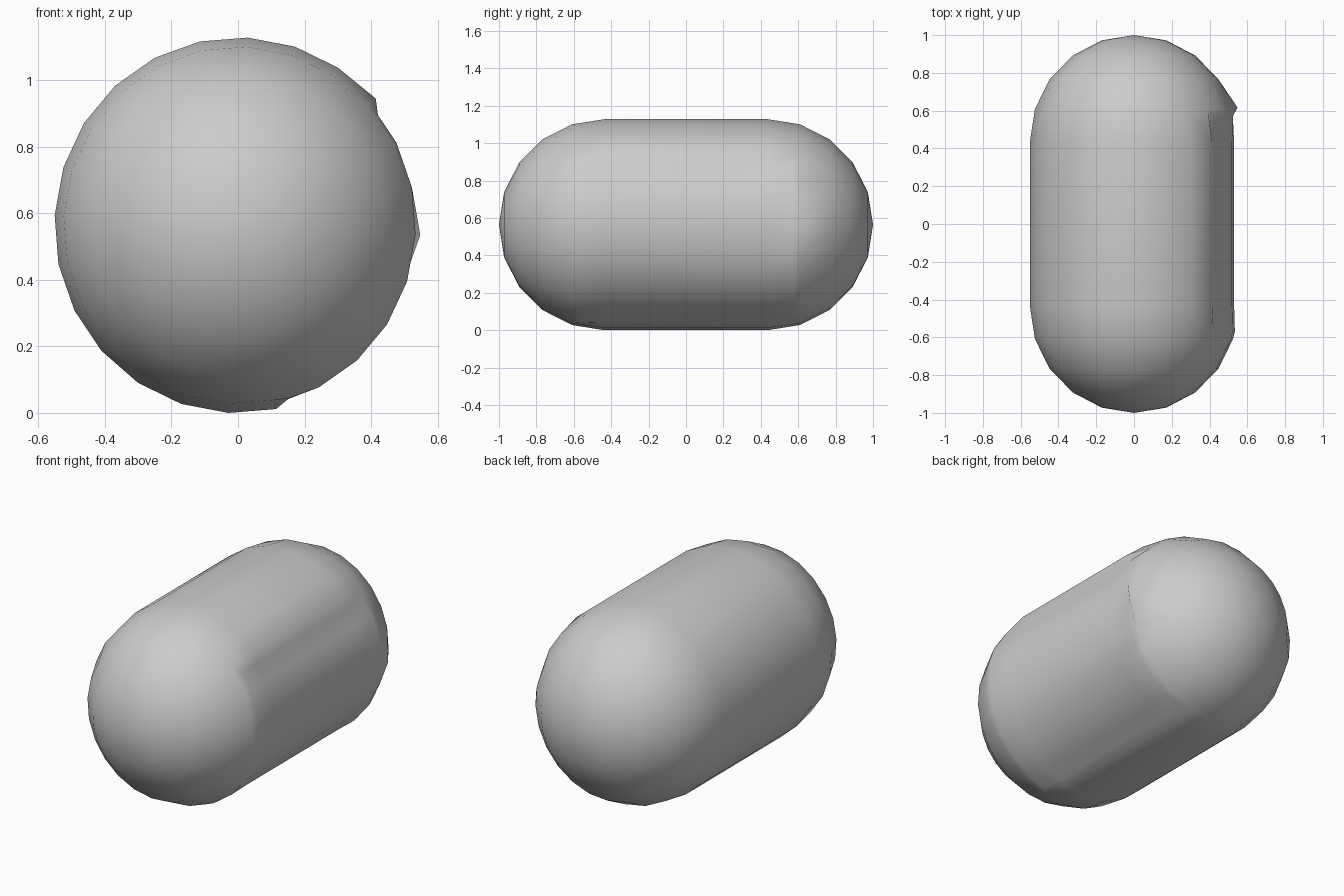
import bpy, bmesh
from math import sin, cos, radians
from mathutils import Vector

if "Cube" in bpy.data.objects:
    bpy.data.objects.remove(bpy.data.objects["Cube"])

RX, RZ, HALF, CAP, N = 0.552, 0.565, 0.435, 0.565, 24
PHASE = -3

bm = bmesh.new()

# Capsule rings along y: two five-step domes joined by a straight barrel
profile = [(-HALF - CAP * sin(radians(a)), cos(radians(a))) for a in (72, 54, 36, 18, 0)]
profile += [(-y, s) for y, s in reversed(profile)]
rings = []
for y, s in profile:
    rings.append([bm.verts.new((RX * s * cos(radians(PHASE + 360 * k / N)), y,
                                RZ * s * sin(radians(PHASE + 360 * k / N))))
                  for k in range(N)])
panel = []
for i in range(len(rings) - 1):
    for k in range(N):
        j = (k + 1) % N
        f = bm.faces.new((rings[i][k], rings[i + 1][k], rings[i + 1][j], rings[i][j]))
        # Recessed panel: the middle three bands, eight facets on the +x side
        if 3 <= i <= 5 and (k < 3 or k >= N - 5):
            panel.append(f)
for ring, y in ((rings[0], -1), (rings[-1], 1)):
    pole = bm.verts.new((0, y, 0))
    for k in range(N):
        bm.faces.new((pole, ring[k], ring[(k + 1) % N]))
bmesh.ops.recalc_face_normals(bm, faces=bm.faces[:])

# Sunken panel with a sloped border
panel_set = set(panel)
rim = {v for f in panel for e in f.edges
       if any(g not in panel_set for g in e.link_faces) for v in e.verts}
bm.normal_update()
normals = {v: v.normal.copy() for v in rim}
bmesh.ops.inset_region(bm, faces=panel, thickness=0.045, depth=-0.021,
                       use_even_offset=True, use_boundary=True)

# Slightly raised lip around the panel, strongest on the end arcs
for v, n in normals.items():
    v.co += n * (0.025 if abs(v.co.y) > 0.5 else 0.005)

# Stand on the ground
low = min(v.co.z for v in bm.verts)
bmesh.ops.translate(bm, verts=bm.verts[:], vec=Vector((0, 0, -low)))
for f in bm.faces:
    f.smooth = True

mesh = bpy.data.meshes.new("capsule_body")
bm.to_mesh(mesh)
bm.free()
body = bpy.data.objects.new("capsule_body", mesh)
bpy.context.collection.objects.link(body)
